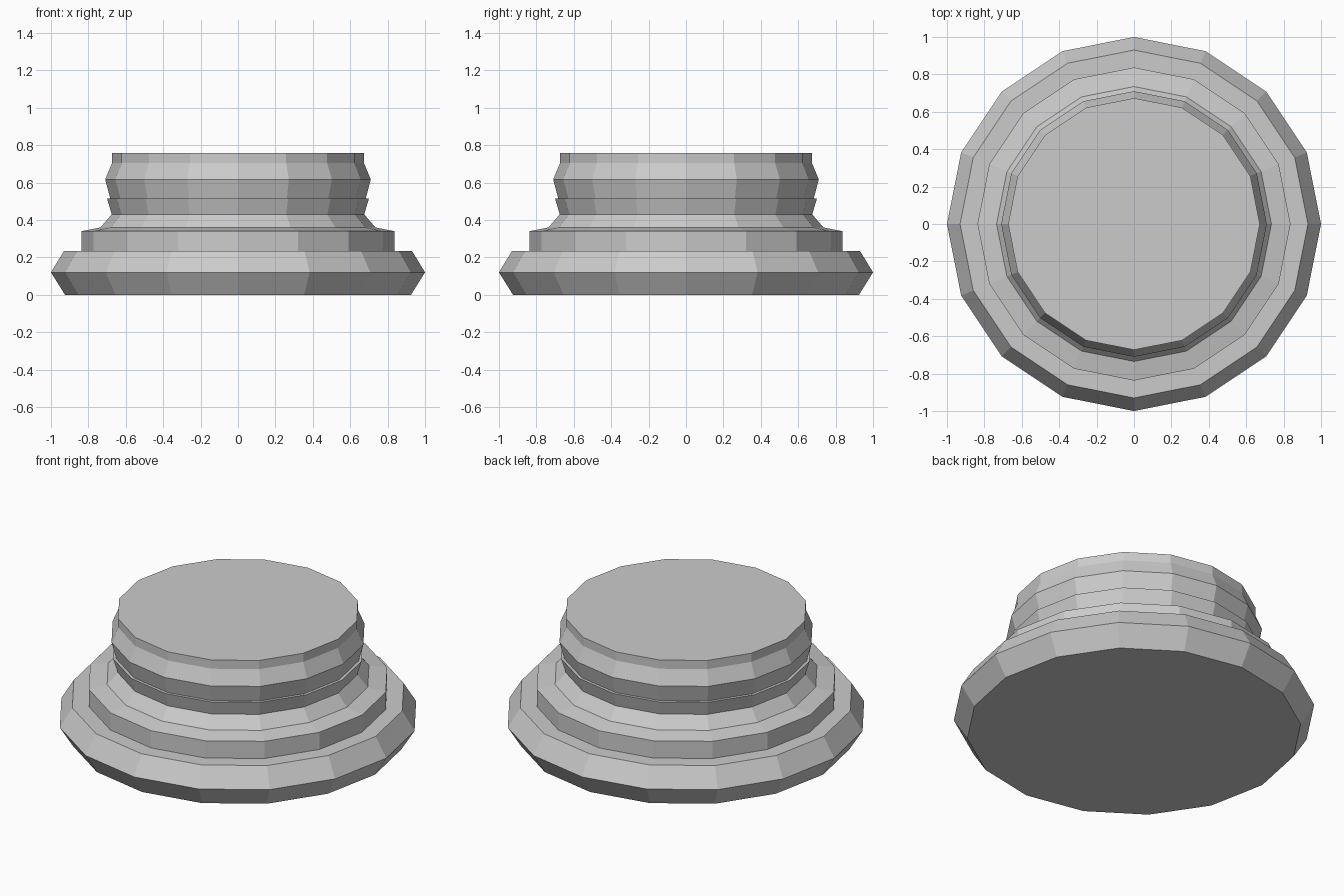
import bpy, bmesh, math

if "Cube" in bpy.data.objects:
    bpy.data.objects.remove(bpy.data.objects["Cube"])

SIDES = 16

# Turned profile as (radius, height), from the foot up to the top rim
PROFILE = [
    (0.925, 0.0), (1.0, 0.12), (0.93, 0.235),       # flared foot
    (0.837, 0.235), (0.837, 0.34),                  # stepped collar
    (0.735, 0.36), (0.675, 0.43),                   # sloping shoulder
    (0.70, 0.515), (0.683, 0.515),                  # lower ridge
    (0.71, 0.617), (0.673, 0.705), (0.673, 0.758),  # upper ridge and rim
]

gray = bpy.data.materials.new("light_gray")
gray.diffuse_color = (0.6, 0.6, 0.6, 1.0)
gray.use_nodes = True
gray.node_tree.nodes["Principled BSDF"].inputs["Base Color"].default_value = gray.diffuse_color


def lathe(name, profile, material):
    """Spin a profile into a closed, flat-shaded solid."""
    bm = bmesh.new()
    rings = []
    for r, z in profile:
        rings.append([bm.verts.new((r * math.cos(math.tau * i / SIDES),
                                    r * math.sin(math.tau * i / SIDES), z))
                      for i in range(SIDES)])
    for low, high in zip(rings, rings[1:]):
        for i in range(SIDES):
            j = (i + 1) % SIDES
            bm.faces.new((low[i], low[j], high[j], high[i]))
    bm.faces.new(rings[0][::-1])   # underside
    bm.faces.new(rings[-1])        # flat top
    mesh = bpy.data.meshes.new(name)
    bm.to_mesh(mesh)
    bm.free()
    mesh.materials.append(material)
    obj = bpy.data.objects.new(name, mesh)
    bpy.context.collection.objects.link(obj)
    return obj


lathe("round_pedestal", PROFILE, gray)
